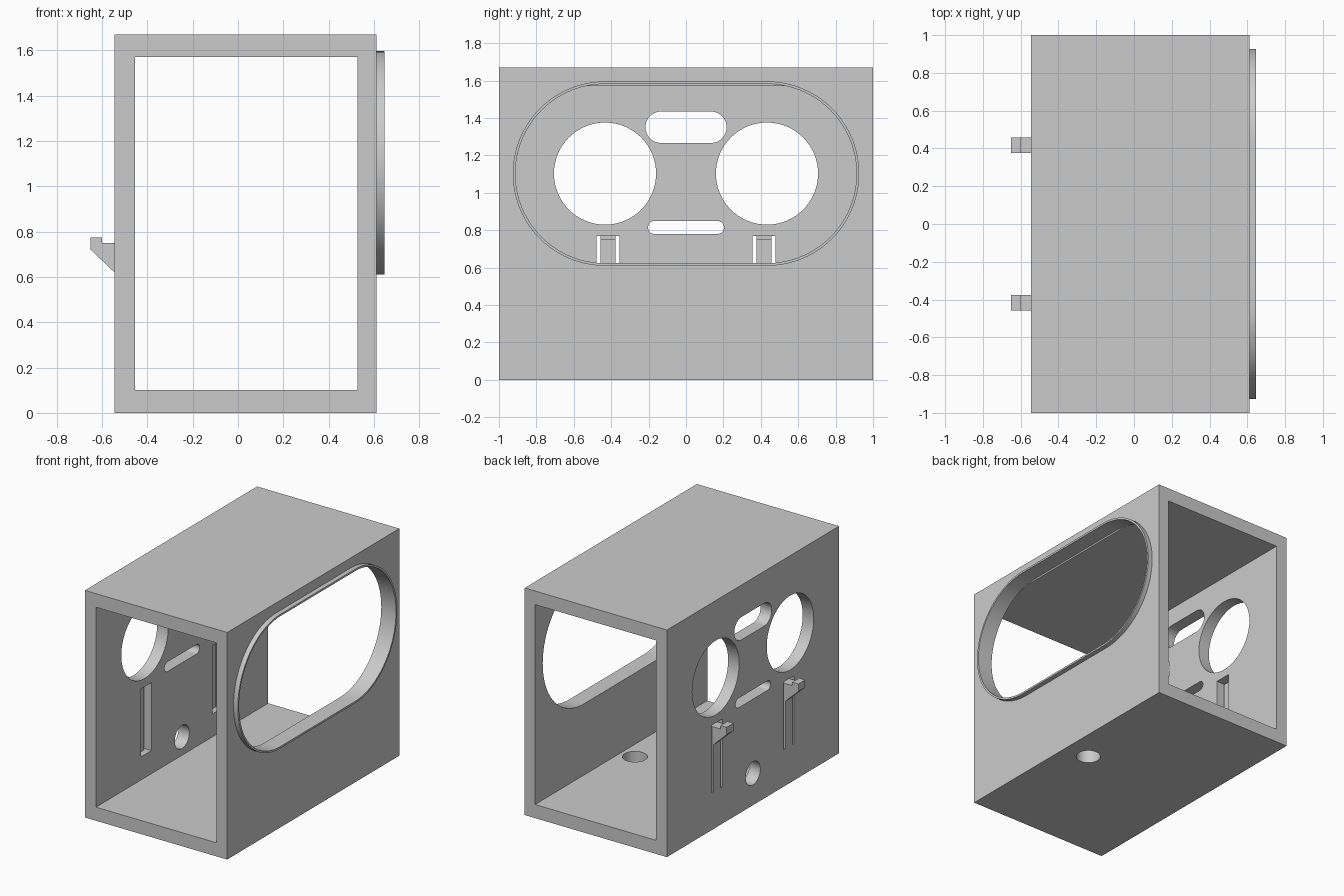
import bpy, bmesh
from math import pi, cos, sin, radians
from mathutils import Vector

cube = bpy.data.objects.get("Cube")
if cube:
    bpy.data.objects.remove(cube, do_unlink=True)

GREY = (0.6, 0.6, 0.6, 1.0)
mat = bpy.data.materials.new("plain grey")
mat.use_nodes = True
mat.diffuse_color = GREY
for node in mat.node_tree.nodes:
    if node.type == 'BSDF_PRINCIPLED':
        node.inputs["Base Color"].default_value = GREY

# How a profile point (u, v) at depth d maps to space for each extrusion axis
AXES = {
    'X': lambda u, v, d: Vector((d, u, v)),
    'Y': lambda u, v, d: Vector((u, d, v)),
    'Z': lambda u, v, d: Vector((u, v, d)),
}


def prism(name, profile, axis, start, end):
    """Extrude a closed profile along an axis."""
    place = AXES[axis]
    bm = bmesh.new()
    face = bm.faces.new([bm.verts.new(place(u, v, start)) for u, v in profile])
    out = bmesh.ops.extrude_face_region(bm, geom=[face])
    verts = [g for g in out["geom"] if isinstance(g, bmesh.types.BMVert)]
    bmesh.ops.translate(bm, verts=verts, vec=place(0, 0, end - start))
    bmesh.ops.recalc_face_normals(bm, faces=bm.faces)
    mesh = bpy.data.meshes.new(name)
    bm.to_mesh(mesh)
    bm.free()
    mesh.materials.append(mat)
    obj = bpy.data.objects.new(name, mesh)
    bpy.context.collection.objects.link(obj)
    return obj


def rect(u0, u1, v0, v1):
    return [(u0, v0), (u1, v0), (u1, v1), (u0, v1)]


def stadium(u, v, half_straight, r, n=32):
    """Rounded slot outline; a circle when half_straight is zero."""
    pts = []
    for side, first in ((1, -pi / 2), (-1, pi / 2)):
        count = n + 1 if half_straight else n
        for i in range(count):
            a = first + pi * i / n
            pts.append((u + side * half_straight + r * cos(a), v + r * sin(a)))
    return pts


def combine(target, tool, operation):
    tool.hide_render = True
    mod = target.modifiers.new(operation.lower(), 'BOOLEAN')
    mod.operation = operation
    mod.solver = 'EXACT'
    mod.object = tool
    bpy.context.view_layer.objects.active = target
    bpy.ops.object.modifier_apply(modifier=mod.name)
    bpy.data.objects.remove(tool, do_unlink=True)


# Outer housing with a raised rim, then hollowed from end to end
housing = prism("housing", rect(-0.545, 0.612, 0, 1.67), 'Y', -1, 1)
combine(housing, prism("rim", stadium(0, 1.103, 0.433, 0.493, 48), 'X', 0.57, 0.647), 'UNION')
combine(housing, prism("hollow", rect(-0.455, 0.527, 0.10, 1.57), 'Y', -1.1, 1.1), 'DIFFERENCE')

# Large opening through the rim
combine(housing, prism("opening", stadium(0, 1.103, 0.433, 0.479, 48), 'X', 0.527, 0.8), 'DIFFERENCE')

# Holes and slots in the opposite wall
wall_cuts = [
    stadium(-0.433, 1.103, 0, 0.273),
    stadium(0.433, 1.103, 0, 0.273),
    stadium(0, 1.351, 0.133, 0.084),
    stadium(0, 0.815, 0.168, 0.035),
    stadium(0, 0.235, 0, 0.085),
]
CLIP_Y = (-0.417, 0.417)
wall_cuts += [rect(y - 0.062, y + 0.062, 0.27, 0.77) for y in CLIP_Y]
for outline in wall_cuts:
    combine(housing, prism("wall_cut", outline, 'X', -0.7, -0.3), 'DIFFERENCE')

# Round hole in the floor
combine(housing, prism("floor_cut", stadium(0.415, 0, 0, 0.084), 'Z', -0.1, 0.3), 'DIFFERENCE')

# Flexible tongues with hooked ends
clip_profile = [(-0.5, 0.27), (-0.5, 0.75), (-0.6, 0.75), (-0.6, 0.775),
                (-0.65, 0.775), (-0.65, 0.72), (-0.545, 0.62), (-0.545, 0.27)]
parts = [housing]
for name, y in zip(("front_clip", "back_clip"), CLIP_Y):
    parts.append(prism(name, clip_profile, 'Y', y - 0.04, y + 0.04))

# Smooth curved walls, keep hard edges
for part in parts:
    bpy.ops.object.select_all(action='DESELECT')
    part.select_set(True)
    bpy.context.view_layer.objects.active = part
    bpy.ops.object.shade_smooth_by_angle(angle=radians(30))
